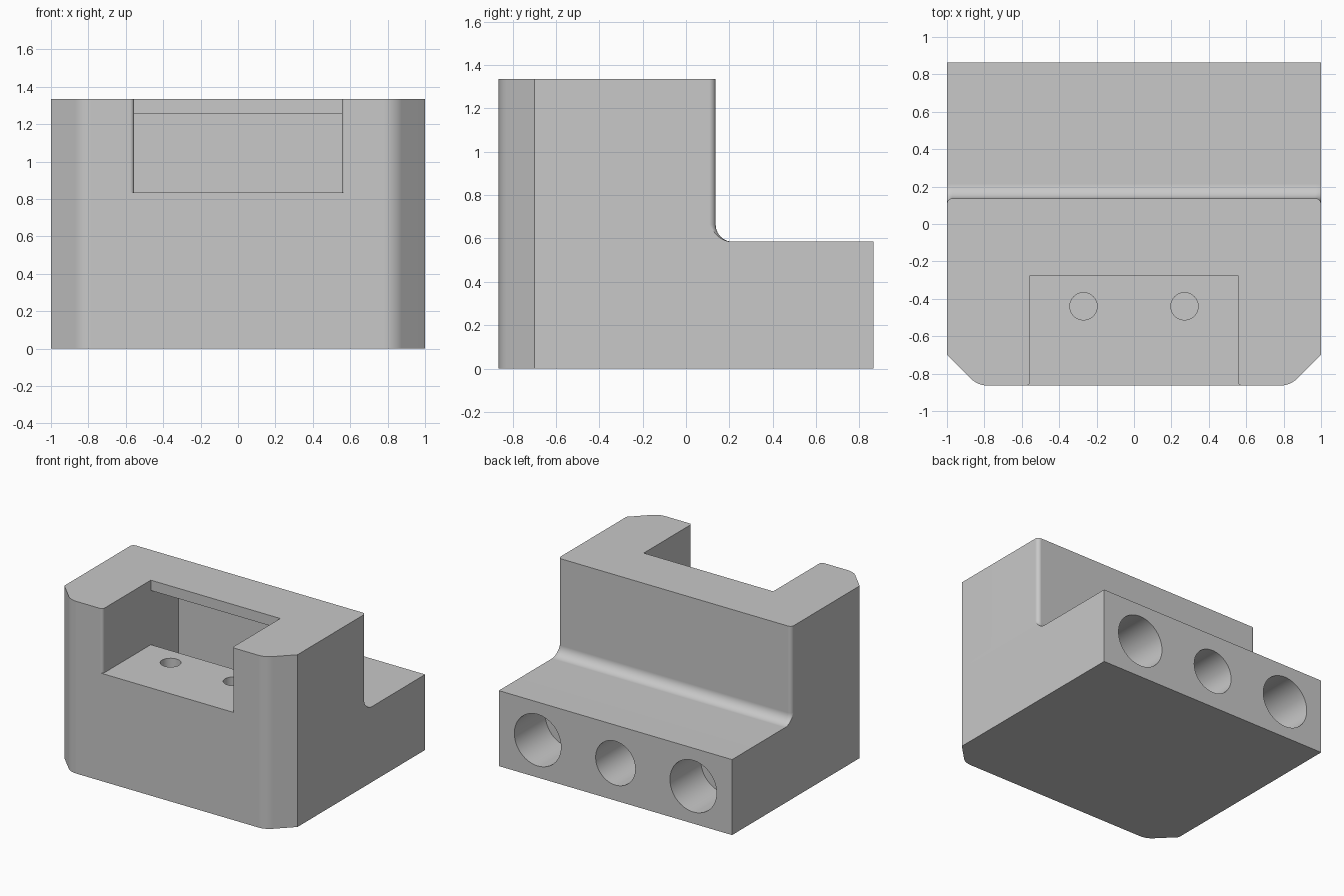
import bpy, bmesh, math
from mathutils import Matrix, Vector

cube = bpy.data.objects.get("Cube")
if cube:
    bpy.data.objects.remove(cube, do_unlink=True)

grey = bpy.data.materials.new("plain grey")
grey.use_nodes = True
COLOUR = (0.58, 0.58, 0.58, 1)
grey.diffuse_color = COLOUR
for node in grey.node_tree.nodes:
    if node.type == 'BSDF_PRINCIPLED':
        node.inputs["Base Color"].default_value = COLOUR

HALF = 0.864      # half depth
TOP, STEP = 1.335, 0.585
BACK = 0.137      # back of the tall part
FILLET, EDGE = 0.078, 0.03
N = 6             # segments per small arc


def finish(bm, name):
    bmesh.ops.remove_doubles(bm, verts=bm.verts[:], dist=1e-5)
    bmesh.ops.recalc_face_normals(bm, faces=bm.faces[:])
    mesh = bpy.data.meshes.new(name)
    bm.to_mesh(mesh)
    bm.free()
    mesh.materials.append(grey)
    obj = bpy.data.objects.new(name, mesh)
    bpy.context.collection.objects.link(obj)
    return obj


def prism(name, points, move):
    """Extrude a closed outline of 3D points."""
    bm = bmesh.new()
    face = bm.faces.new([bm.verts.new(p) for p in points])
    out = bmesh.ops.extrude_face_region(bm, geom=[face])
    verts = [g for g in out["geom"] if isinstance(g, bmesh.types.BMVert)]
    bmesh.ops.translate(bm, verts=verts, vec=Vector(move))
    return finish(bm, name)


def cylinder(name, radius, start, end):
    start, end = Vector(start), Vector(end)
    axis = end - start
    turn = axis.to_track_quat('Z', 'Y').to_matrix().to_4x4()
    bm = bmesh.new()
    bmesh.ops.create_cone(bm, cap_ends=True, segments=64, radius1=radius,
                          radius2=radius, depth=axis.length,
                          matrix=Matrix.Translation((start + end) / 2) @ turn)
    return finish(bm, name)


def front_corner():
    """Chamfer with its front edge rounded, from the front to the side."""
    r, tangent = 0.133, 0.055
    cx, cy = 0.835 - tangent, -HALF + r
    pts = []
    for i in range(N + 1):
        a = math.radians(45) * i / N
        pts.append((cx + r * math.sin(a), cy - r * math.cos(a)))
    return pts + [(1, -HALF + 0.165)]


def back_corner(flare):
    """Rounded back corner, swept outward by the fillet and cut at the side."""
    r = EDGE + flare
    first = math.acos(EDGE / r)
    pts = []
    for i in range(N + 1):
        a = first + (math.pi / 2 - first) * i / N
        pts.append((1 - EDGE + r * math.cos(a), BACK - EDGE + r * math.sin(a)))
    return pts


# Body: stacked outlines from the base, over the step and fillet, to the top
foot = [back_corner(FILLET)[0]]
foot += [(1 - EDGE * i / (N - 1), HALF) for i in range(N)]
levels = [(0, foot), (STEP, foot)]
for i in range(11):
    a = math.pi / 2 * i / 10
    levels.append((STEP + FILLET * (1 - math.cos(a)),
                   back_corner(FILLET * (1 - math.sin(a)))))
levels.append((TOP, back_corner(0)))

bm = bmesh.new()
rings = []
for z, corner in levels:
    half = front_corner() + corner
    outline = half + [(-x, y) for x, y in reversed(half)]
    rings.append([bm.verts.new((x, y, z)) for x, y in outline])
for low, high in zip(rings, rings[1:]):
    for i in range(len(low)):
        j = (i + 1) % len(low)
        bm.faces.new((low[i], low[j], high[j], high[i]))
bm.faces.new(rings[0])
bm.faces.new(rings[-1])
body = finish(bm, "mounting_block")

# Front pocket with a deep slot running under the rear lip
W, FLOOR, LIP, REAR, BASE = 0.555, 0.835, -0.275, 0.066, 0.1
section = [(-1, FLOOR), (LIP, FLOOR), (LIP, BASE), (REAR, BASE),
           (REAR, 1.255), (LIP, 1.255), (LIP, 1.5), (-1, 1.5)]
cutters = [prism("pocket_cutter", [(-W, y, z) for y, z in section], (2 * W, 0, 0))]

# Rounded front edges of the pocket
R = 0.022
for side in (-1, 1):
    pts = [(W - 0.05, -HALF + R), (W - 0.05, -1), (W + R, -1)]
    for i in range(N + 1):
        a = math.pi / 2 * i / N
        pts.append((W + R - R * math.sin(a), -HALF + R - R * math.cos(a)))
    cutters.append(prism("edge_cutter", [(side * x, y, FLOOR) for x, y in pts],
                         (0, 0, 0.7)))
    # Screw holes in the pocket floor and blind holes in the back
    cutters.append(cylinder("screw_cutter", 0.073, (side * 0.27, -0.44, 0.4),
                            (side * 0.27, -0.44, 0.95)))
    cutters.append(cylinder("blind_cutter", 0.2, (side * 0.667, 0.485, 0.29),
                            (side * 0.667, 1, 0.29)))
# Middle hole reaching the slot
cutters.append(cylinder("middle_cutter", 0.17, (0, 0, 0.29), (0, 1, 0.29)))

bpy.ops.object.select_all(action='DESELECT')
body.select_set(True)
bpy.context.view_layer.objects.active = body
for cutter in cutters:
    cutter.hide_render = True
    cut = body.modifiers.new("cut", 'BOOLEAN')
    cut.operation = 'DIFFERENCE'
    cut.solver = 'EXACT'
    cut.object = cutter
    bpy.ops.object.modifier_apply(modifier=cut.name)
    bpy.data.objects.remove(cutter, do_unlink=True)

bpy.ops.object.shade_smooth_by_angle(angle=math.radians(30))
weighted = body.modifiers.new("even shading", 'WEIGHTED_NORMAL')
weighted.keep_sharp = True
